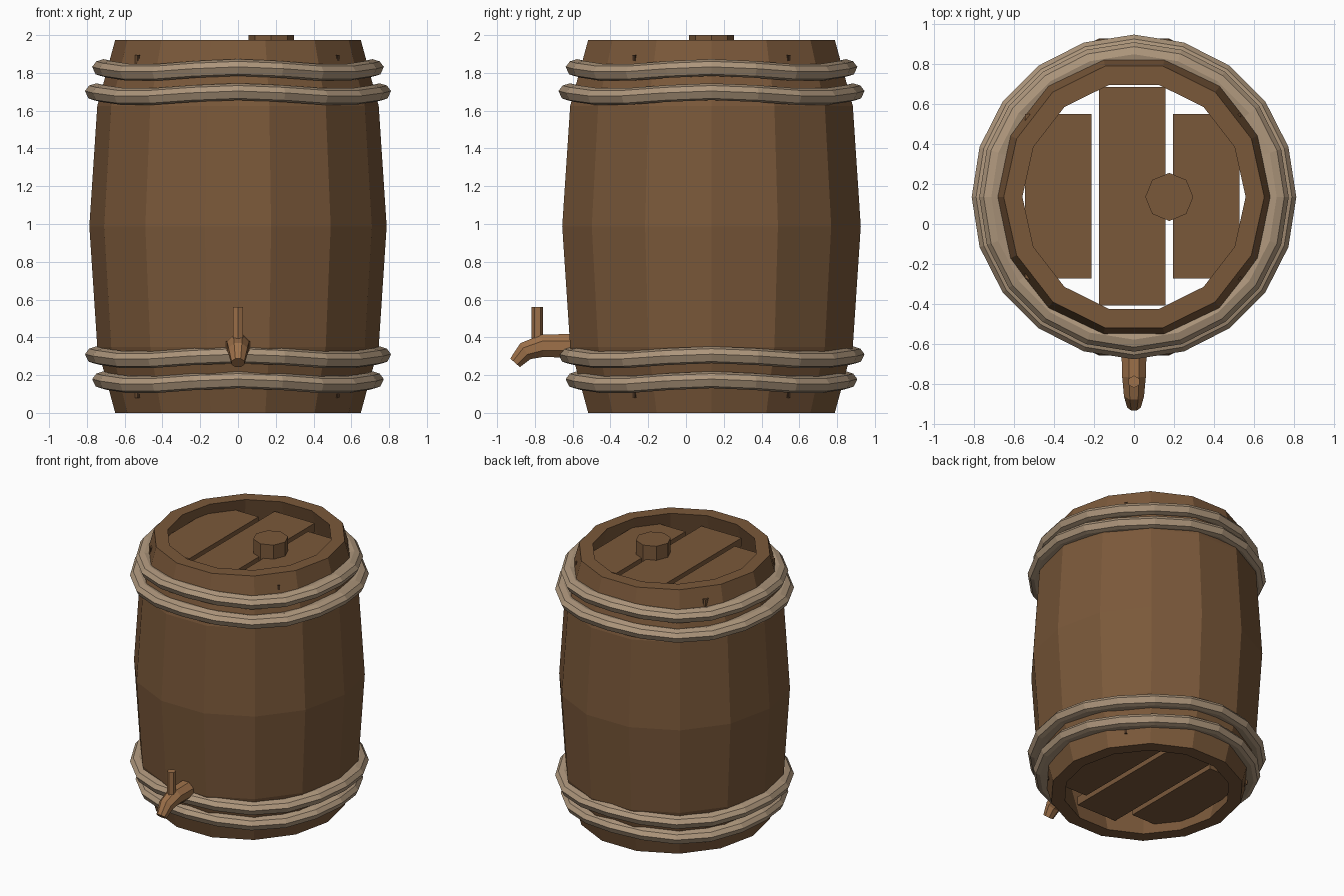
import bpy, bmesh, math
from mathutils import Vector

if "Cube" in bpy.data.objects:
    bpy.data.objects.remove(bpy.data.objects["Cube"])

CY = 0.135  # barrel axis in y


def material(name, rgb):
    m = bpy.data.materials.new(name)
    m.diffuse_color = (*rgb, 1)
    m.use_nodes = True
    m.node_tree.nodes["Principled BSDF"].inputs["Base Color"].default_value = m.diffuse_color
    return m


WOOD = material("brown wood", (0.195, 0.098, 0.042))
HOOP = material("pale rope hoop", (0.42, 0.305, 0.20))
TAP = material("light tap wood", (0.34, 0.165, 0.068))
NAIL = material("dark nail", (0.06, 0.03, 0.015))


def finish(name, bm, mat):
    bmesh.ops.recalc_face_normals(bm, faces=bm.faces)
    me = bpy.data.meshes.new(name)
    bm.to_mesh(me)
    bm.free()
    me.materials.append(mat)
    ob = bpy.data.objects.new(name, me)
    bpy.context.collection.objects.link(ob)
    return ob


def skin(bm, rings, closed):
    """Bridge equal rings of points; closed joins last to first, else caps ends."""
    vs = [[bm.verts.new(p) for p in r] for r in rings]
    n = len(vs[0])
    for i in range(len(vs) if closed else len(vs) - 1):
        a, b = vs[i], vs[(i + 1) % len(vs)]
        for j in range(n):
            k = (j + 1) % n
            bm.faces.new((a[j], a[k], b[k], b[j]))
    if not closed:
        bm.faces.new(vs[0])
        bm.faces.new(vs[-1])


def lathe(name, profile, sides, mat, wave=0.0, sy=1.0):
    """Turn a closed (radius, z) profile; wave lifts it four times per turn."""
    bm = bmesh.new()
    rings = []
    for i in range(sides):
        t = 2 * math.pi * i / sides
        rings.append([(r * math.cos(t), CY + sy * r * math.sin(t),
                       z + wave * math.cos(4 * t)) for r, z in profile])
    skin(bm, rings, True)
    return finish(name, bm, mat)


def box(name, x0, x1, y0, y1, z0, z1, mat):
    bm = bmesh.new()
    skin(bm, [[(x0, y0, z), (x1, y0, z), (x1, y1, z), (x0, y1, z)] for z in (z0, z1)], False)
    return finish(name, bm, mat)


def post(name, x, y, z0, z1, r, sides, mat, turn=0.0):
    bm = bmesh.new()
    ang = [turn + 2 * math.pi * i / sides for i in range(sides)]
    skin(bm, [[(x + r * math.cos(a), y + r * math.sin(a), z) for a in ang]
              for z in (z0, z1)], False)
    return finish(name, bm, mat)


# Barrel shell, outside then inside
outer = [(0.65, 0), (0.745, 0.35), (0.787, 0.988), (0.745, 1.625), (0.65, 1.975)]
inner = [(r - 0.093, z) for r, z in reversed(outer)]
lathe("barrel_body", outer + inner, 14, WOOD, sy=1.03)

# Four wavy hoops with a ridged section
for name, r, z in (("hoop_top", 0.772, 1.813), ("hoop_upper", 0.81, 1.685),
                   ("hoop_lower", 0.81, 0.292), ("hoop_bottom", 0.772, 0.16)):
    section = [(r - 0.13, z - 0.035), (r - 0.045, z - 0.043), (r - 0.018, z - 0.034), (r, z + 0.005),
               (r - 0.022, z + 0.034), (r - 0.06, z + 0.046), (r - 0.13, z + 0.03)]
    lathe(name, section, 20, HOOP, wave=0.014)

# Lid and base planks
for end, z in (("lid", 1.83), ("base", 0.08)):
    for side, x0, half in (("left", -0.545, 0.41), ("middle", -0.175, 0.545), ("right", 0.195, 0.41)):
        box(f"{end}_plank_{side}", x0, x0 + 0.332, CY + 0.003 - half, CY + 0.003 + half,
            z, z + 0.065, WOOD)

# Bung in the lid
post("bung", 0.176, CY, 1.87, 2.0, 0.12, 8, WOOD)

# Tap spout: octagonal tube bent downwards (y, z, radius)
path = [(-0.55, 0.355, 0.07), (-0.76, 0.355, 0.064), (-0.85, 0.327, 0.054), (-0.905, 0.265, 0.037)]
bm = bmesh.new()
rings = []
for i, (y, z, r) in enumerate(path):
    a, b = path[max(i - 1, 0)], path[min(i + 1, 3)]
    d = Vector((0, b[0] - a[0], b[1] - a[1])).normalized()
    up = Vector((1, 0, 0)).cross(d)
    rings.append([Vector((r * math.cos(t), y, z)) + up * r * math.sin(t)
                  for t in (2 * math.pi * (k + 0.5) / 8 for k in range(8))])
skin(bm, rings, False)
finish("tap_spout", bm, TAP)
post("tap_handle", 0, -0.787, 0.36, 0.56, 0.031, 6, TAP, math.pi / 6)

# Small nails near both rims
for z in (0.10, 1.88):
    for sx in (-1, 1):
        for sy in (-1, 1):
            post("nail", sx * 0.525, CY + sy * 0.405, z - 0.018, z + 0.014, 0.012, 4, NAIL)
